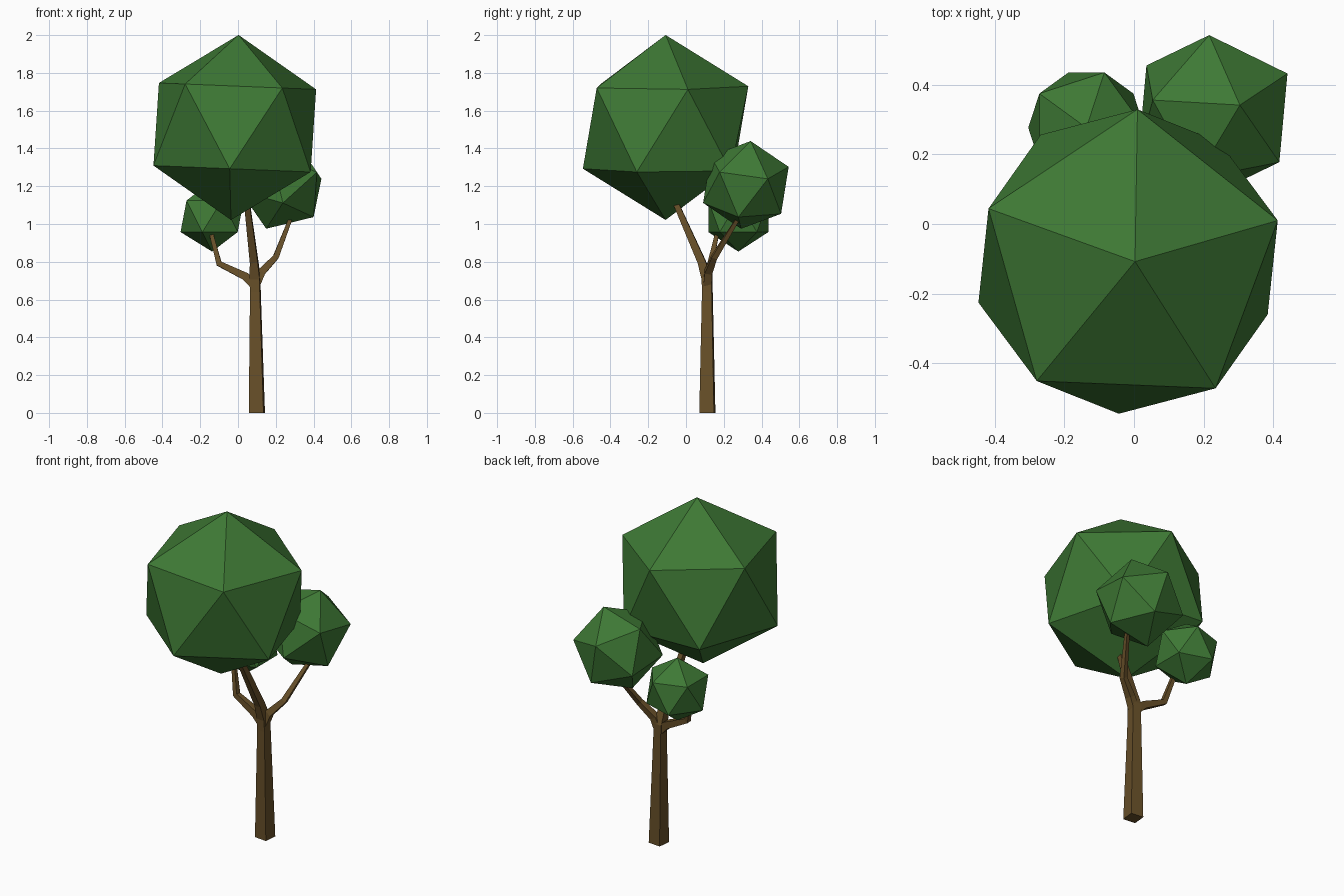
import bpy
import bmesh
import math
from mathutils import Matrix, Vector

if "Cube" in bpy.data.objects:
    bpy.data.objects.remove(bpy.data.objects["Cube"], do_unlink=True)


def make_material(name, color):
    mat = bpy.data.materials.new(name)
    mat.use_nodes = True
    mat.diffuse_color = color
    mat.node_tree.nodes["Principled BSDF"].inputs["Base Color"].default_value = color
    return mat


leaf_green = make_material("leaf green", (0.048, 0.19, 0.035, 1))
bark_brown = make_material("bark brown", (0.138, 0.08, 0.022, 1))


def finish(name, bm, mat):
    bmesh.ops.recalc_face_normals(bm, faces=bm.faces)
    mesh = bpy.data.meshes.new(name)
    bm.to_mesh(mesh)
    bm.free()
    mesh.materials.append(mat)
    obj = bpy.data.objects.new(name, mesh)
    bpy.context.collection.objects.link(obj)
    return obj


def foliage(name, center, radius, top, side):
    """Icosahedron whose apex points along top, with an upper corner toward side."""
    z = Vector(top).normalized()
    y = z.cross(Vector(side)).normalized()
    x = y.cross(z)
    turn = Matrix((x, y, z)).transposed().to_4x4()
    bm = bmesh.new()
    bmesh.ops.create_icosphere(bm, subdivisions=1, radius=radius,
                               matrix=Matrix.Translation(center) @ turn)
    return finish(name, bm, leaf_green)


def limb(name, path, twist=0):
    """Tapered four-sided limb through (x, y, z, half width) points."""
    points = [Vector(p[:3]) for p in path]
    bm = bmesh.new()
    rings = []
    for i, point in enumerate(points):
        before = (point - points[i - 1]).normalized() if i else Vector()
        after = (points[i + 1] - point).normalized() if i + 1 < len(points) else Vector()
        along = (before + after).normalized()
        if i == 0 and point.z == 0:
            along = Vector((0, 0, 1))  # flat foot on the ground
        across = Vector((0, 1, 0)).cross(along).normalized()
        depth = along.cross(across)
        ring = []
        for k in range(4):
            a = math.radians(45 + 90 * k + twist)
            offset = (across * math.cos(a) + depth * math.sin(a)) * path[i][3] * math.sqrt(2)
            ring.append(bm.verts.new(point + offset))
        rings.append(ring)
    for low, high in zip(rings, rings[1:]):
        for k in range(4):
            n = (k + 1) % 4
            bm.faces.new((low[k], low[n], high[n], high[k]))
    bm.faces.new(rings[0])
    bm.faces.new(rings[-1])
    return finish(name, bm, bark_brown)


# Trunk running up into the main branch
limb("trunk", [(0.10, 0.113, 0, 0.039), (0.092, 0.113, 0.64, 0.026),
               (0.09, 0.112, 0.71, 0.027), (0.085, 0.083, 0.80, 0.021),
               (0.05, -0.045, 1.09, 0.015), (0.04, -0.08, 1.17, 0.013)], twist=-6)

# Side branches
limb("right_branch", [(0.092, 0.113, 0.67, 0.022), (0.04, 0.117, 0.722, 0.021),
                      (-0.10, 0.13, 0.79, 0.015), (-0.137, 0.16, 0.93, 0.011),
                      (-0.145, 0.19, 1.0, 0.009)])
limb("left_branch", [(0.092, 0.113, 0.67, 0.022), (0.125, 0.118, 0.745, 0.02),
                     (0.20, 0.15, 0.825, 0.015), (0.275, 0.27, 1.02, 0.01),
                     (0.28, 0.285, 1.06, 0.009)])

# Foliage clumps
foliage("large_foliage", (-0.017, -0.108, 1.511), 0.49, (0.02, 0, 0.49), (0.027, 0.44, 0.218))
foliage("medium_foliage", (0.227, 0.317, 1.207), 0.246, (0.077, 0.025, 0.23), (-0.01, 0.228, 0.098))
foliage("small_foliage", (-0.137, 0.277, 1.041), 0.187, (0, 0, 1), (1, 0, 0))
